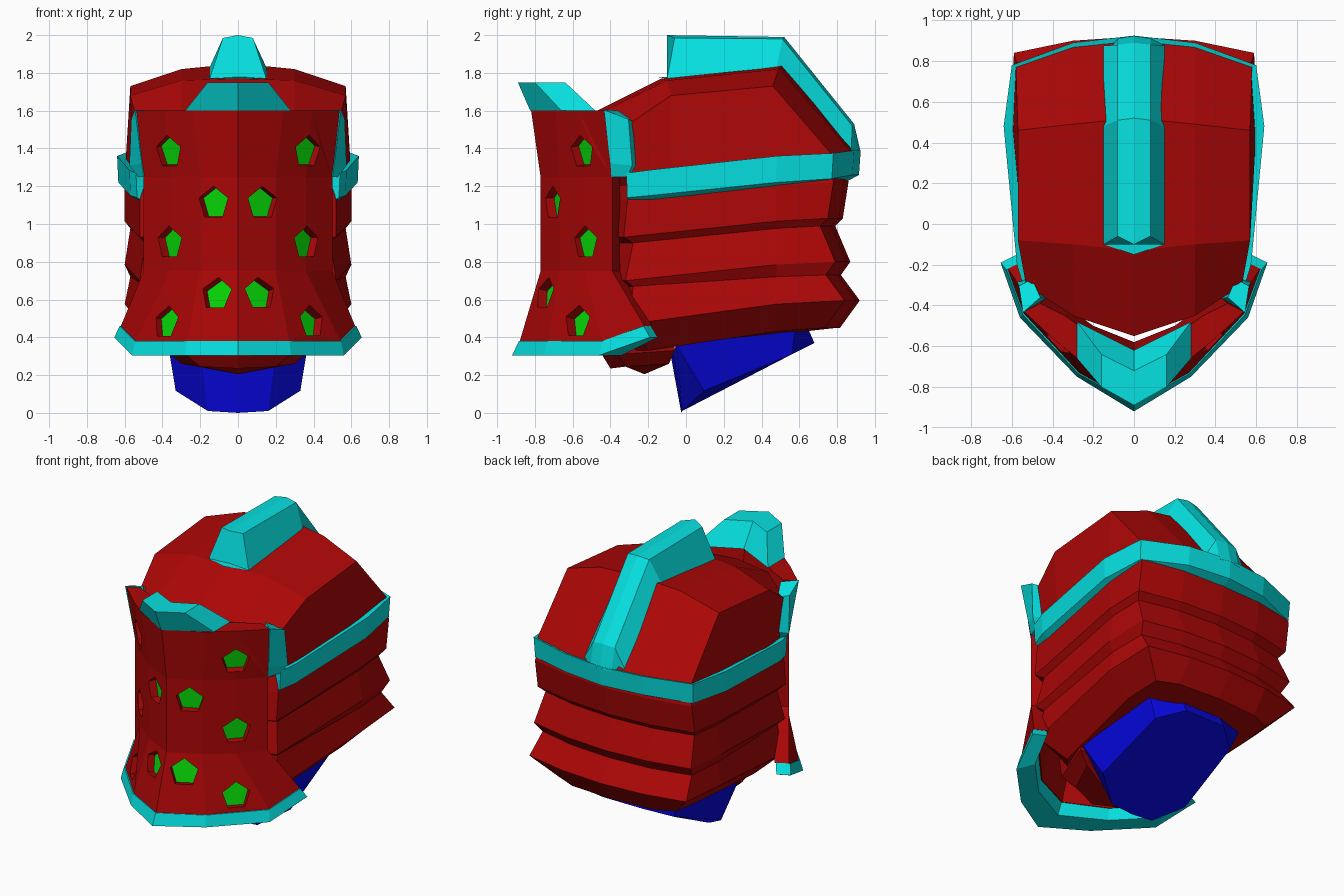
import bpy, math
from mathutils import Vector
from mathutils.bvhtree import BVHTree
import bmesh


def material(name, rgb):
    m = bpy.data.materials.new(name)
    m.diffuse_color = (*rgb, 1)
    return m


RED = material("red_plate", (0.42, 0.002, 0.002))
CYAN = material("cyan_trim", (0.002, 0.75, 0.75))
BLUE = material("blue_neck", (0.002, 0.002, 0.72))
GREEN = material("green_insert", (0.002, 0.68, 0.002))


def loft(name, rings, mat, plate=False):
    """Skin equal-sized closed rings and cap both ends (plates get strip caps)."""
    bm = bmesh.new()
    vs = [[bm.verts.new(p) for p in r] for r in rings]
    n = len(rings[0])
    for a, b in zip(vs, vs[1:]):
        for i in range(n):
            j = (i + 1) % n
            bm.faces.new((a[i], a[j], b[j], b[i]))
    for ring in (vs[0], vs[-1]):
        if plate:
            h = n // 2
            for i in range(-(h // 2), h // 2):
                bm.faces.new([ring[k % n] for k in (i, i + 1, h - 1 - i, h - i)])
        else:
            bm.faces.new(ring)
    bmesh.ops.recalc_face_normals(bm, faces=bm.faces)
    me = bpy.data.meshes.new(name)
    bm.to_mesh(me)
    bm.free()
    ob = bpy.data.objects.new(name, me)
    me.materials.append(mat)
    bpy.context.collection.objects.link(ob)
    return ob


def flip(pts):
    return [(-x, y, z) for x, y, z in pts]


def full_ring(half):
    """Half ring starting and ending on x = 0 -> whole ring."""
    return half + flip(half[1:-1])[::-1]


def both_ways(sections):
    """Sections starting at the centre -> mirrored run of sections."""
    return [flip(s) for s in sections[:0:-1]] + sections


def shell_ring(outer):
    """Plate cross-section: outer line plus an inner line behind it."""
    dx, dy = (0, 0, -0.05, -0.08), (0.19, 0.17, 0.12, 0.04)
    inner = [(x + a, y + b, z) for (x, y, z), a, b in zip(outer, dx, dy)]
    return full_ring(outer + inner[::-1])


# Bellows body: half width, back y, front y, front z, back z
def body_ring(w, yb, yf, zf, zb):
    half = [(0, yf - 0.18, zf), (0.3, yf - 0.08, zf), (w - 0.08, yf, zf),
            (w, 0.48, zf + 0.85 * (zb - zf)), (w - 0.01, yb - 0.08, zb),
            (0.3, yb - 0.02, zb), (0, yb, zb)]
    return full_ring(half)


loft("bellows_body", [body_ring(*r) for r in (
    (0.57, 0.84, -0.28, 1.27, 1.35), (0.60, 0.86, -0.31, 1.12, 1.22),
    (0.60, 0.83, -0.33, 0.93, 1.03), (0.57, 0.79, -0.28, 0.90, 0.99),
    (0.60, 0.87, -0.32, 0.70, 0.80), (0.57, 0.82, -0.28, 0.67, 0.73),
    (0.60, 0.92, -0.30, 0.47, 0.595), (0.45, 0.815, -0.20, 0.33, 0.45))], RED)

# Chin piece
loft("chin_guard", [full_ring(r) for r in (
    [(0, -0.45, 0.42), (0.3, -0.36, 0.42), (0.4, -0.06, 0.42), (0, -0.06, 0.42)],
    [(0, -0.44, 0.30), (0.28, -0.36, 0.31), (0.38, -0.06, 0.33), (0, -0.06, 0.33)],
    [(0, -0.40, 0.235), (0.2, -0.32, 0.245), (0.3, -0.09, 0.26), (0, -0.22, 0.205)])], RED)

# Faceted dome: sections from front to back, dropping to a skirt
dome = [
    [(0, -0.55, 1.56), (0.3, -0.45, 1.59), (0.53, -0.30, 1.53), (0.50, -0.29, 1.2)],
    [(0, -0.13, 1.77), (0.3, -0.10, 1.76), (0.57, -0.08, 1.68), (0.55, -0.08, 1.2)],
    [(0, 0.52, 1.85), (0.3, 0.49, 1.82), (0.57, 0.46, 1.73), (0.60, 0.46, 1.25)],
    [(0, 0.90, 1.38), (0.3, 0.87, 1.38), (0.58, 0.77, 1.37), (0.58, 0.77, 1.27)]]
loft("dome", [full_ring(s + [(0, s[0][1], s[3][2])]) for s in dome], RED)

# Brow band wrapping round the back: x, y, bottom z, top z
band = [(0, 0.925, 1.24, 1.39), (0.3, 0.89, 1.24, 1.39), (0.6, 0.78, 1.22, 1.375),
        (0.64, 0.48, 1.20, 1.36), (0.575, -0.20, 1.13, 1.285), (0.54, -0.315, 1.12, 1.27)]
loft("brow_band", both_ways([
    [(x * 0.9, y * 0.93, t - 0.02), (x, y, t), (x * 0.99, y * 0.99, b + 0.02),
     (x * 0.9, y * 0.93, b - 0.01)] for x, y, b, t in band]), CYAN)

# Crest ridge over the dome
loft("crest", [full_ring(r) for r in (
    [(0, -0.15, 1.775), (0.15, -0.10, 1.77), (0.08, -0.06, 1.985), (0, -0.10, 2.0)],
    [(0, 0.47, 1.82), (0.15, 0.48, 1.83), (0.08, 0.51, 1.98), (0, 0.52, 1.99)],
    [(0, 0.82, 1.40), (0.15, 0.875, 1.40), (0.08, 0.88, 1.52), (0, 0.89, 1.53)],
    [(0, 0.82, 1.33), (0.12, 0.87, 1.33), (0.08, 0.915, 1.37), (0, 0.925, 1.38)])], CYAN)

# Visor plate
hem = [(0, -0.88, 0.38), (0.27, -0.73, 0.38), (0.54, -0.44, 0.38), (0.62, -0.22, 0.46)]
waist = [(0, -0.77), (0.2, -0.67), (0.36, -0.54), (0.5, -0.39)]
brow = [(0, -0.82, 1.6), (0.24, -0.69, 1.6), (0.39, -0.57, 1.6), (0.54, -0.43, 1.6)]
visor = loft("visor", [shell_ring(r) for r in (
    hem, [(x, y, 0.75) for x, y in waist], [(x, y, 1.25) for x, y in waist], brow)],
    RED, plate=True)

# Visor hem trim
loft("visor_hem", [shell_ring(r) for r in (
    [(0, -0.92, 0.305), (0.28, -0.75, 0.305), (0.56, -0.46, 0.305), (0.655, -0.19, 0.40)],
    [(x * 1.01, y - 0.005, z) for x, y, z in hem])], CYAN, plate=True)

# Visor peak
loft("visor_peak", [full_ring(r) for r in (
    [(0, -0.825, 1.6), (0.28, -0.66, 1.6), (0.28, -0.48, 1.6), (0, -0.62, 1.6)],
    [(0, -0.89, 1.75), (0.16, -0.80, 1.75), (0.16, -0.64, 1.75), (0, -0.72, 1.75)])], CYAN)

# Visor side trims
side = [
    [(0.50, -0.395, 1.25), (0.53, -0.31, 1.25), (0.46, -0.27, 1.25), (0.42, -0.37, 1.25)],
    [(0.51, -0.40, 1.32), (0.575, -0.285, 1.31), (0.50, -0.26, 1.31), (0.42, -0.37, 1.32)],
    [(0.545, -0.435, 1.605), (0.565, -0.305, 1.555), (0.50, -0.27, 1.54), (0.46, -0.36, 1.6)]]
loft("visor_side_trim_right", side, CYAN)
loft("visor_side_trim_left", [flip(r) for r in side], CYAN)

# Breathing holes: pentagon pockets with green inserts
tree = BVHTree.FromPolygons([v.co for v in visor.data.vertices],
                            [p.vertices for p in visor.data.polygons])
for x, z in ((0.37, 1.38), (0.13, 1.11), (0.365, 0.90), (0.115, 0.63), (0.385, 0.48)):
    for s in (-1, 1):
        hit, nor, _, _ = tree.ray_cast(Vector((s * x, -3, z)), Vector((0, 1, 0)))
        if nor.y > 0:
            nor = -nor
        u = Vector((0, 0, 1)).cross(nor).normalized()
        v = nor.cross(u)

        def pentagon(r, d):
            return [hit + nor * d + r * (math.sin(a) * u + math.cos(a) * v)
                    for a in (math.tau * k / 5 for k in range(5))]

        cutter = loft("hole_cutter", [pentagon(0.09, 0.06), pentagon(0.09, -0.06)], RED)
        cutter.hide_render = True
        cutter.display_type = 'WIRE'
        mod = visor.modifiers.new("hole", 'BOOLEAN')
        mod.object = cutter
        mod.operation = 'DIFFERENCE'
        mod.solver = 'EXACT'
        loft("hole_insert", [pentagon(0.088, -0.05), pentagon(0.088, -0.062)], GREEN)

# Slanted neck stump
loft("neck", [full_ring(r) for r in (
    [(0, -0.025, 0.0), (0.16, -0.02, 0.01), (0.33, 0.095, 0.117), (0.3, 0.56, 0.31),
     (0.15, 0.68, 0.37), (0, 0.68, 0.37)],
    [(0, -0.08, 0.30), (0.2, -0.07, 0.32), (0.37, -0.05, 0.36), (0.36, 0.58, 0.45),
     (0.15, 0.64, 0.46), (0, 0.64, 0.46)])], BLUE)
